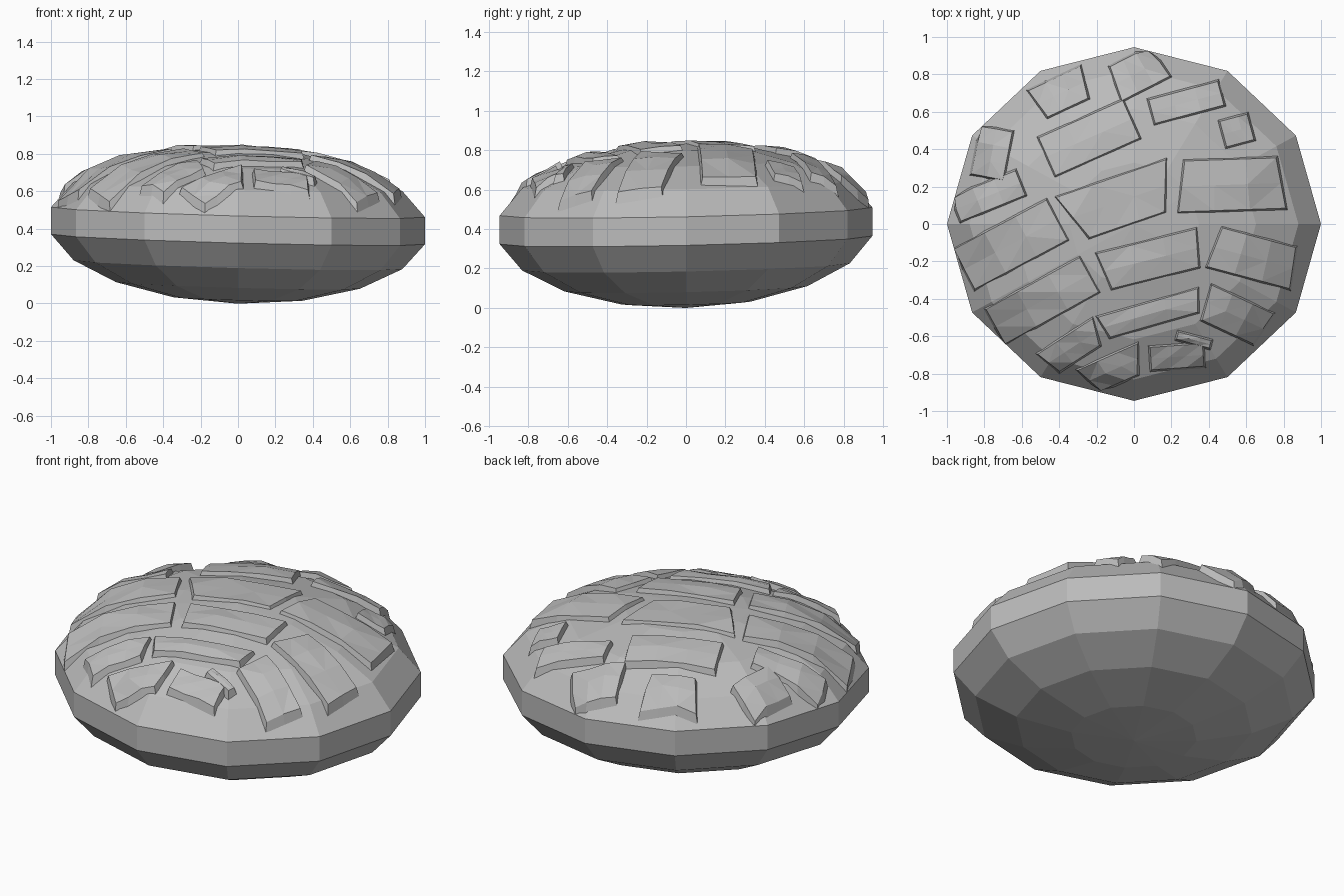
import bpy, bmesh, random
from math import radians, cos, sin
from mathutils import Matrix, Vector
from mathutils.bvhtree import BVHTree

random.seed(4)
if "Cube" in bpy.data.objects:
    bpy.data.objects.remove(bpy.data.objects["Cube"], do_unlink=True)

# One stone colour for everything
stone = bpy.data.materials.new("grey_stone")
stone.use_nodes = True
GREY = (0.5, 0.5, 0.5, 1)
stone.diffuse_color = GREY
stone.node_tree.nodes["Principled BSDF"].inputs["Base Color"].default_value = GREY


def finish(bm, name):
    bmesh.ops.recalc_face_normals(bm, faces=bm.faces)
    mesh = bpy.data.meshes.new(name)
    bm.to_mesh(mesh)
    mesh.materials.append(stone)
    obj = bpy.data.objects.new(name, mesh)
    bpy.context.collection.objects.link(obj)
    return obj


# Body: flattened, slightly tilted low-poly sphere
body = bmesh.new()
bmesh.ops.create_uvsphere(body, u_segments=12, v_segments=9, radius=1)
tilt = Matrix.Identity(4)
tilt[2][0], tilt[2][1] = -0.027, 0.022
shape = Matrix.Translation((0, 0, 0.416)) @ tilt @ Matrix.Diagonal((1.015, 0.96, 0.417, 1))
bmesh.ops.transform(body, matrix=shape, verts=body.verts)
surface = BVHTree.FromBMesh(body)
finish(body, "stone_body")


def on_surface(x, y):
    """Point on the upper shell below (x, y)."""
    hit = surface.ray_cast(Vector((x, y, 3)), Vector((0, 0, -1)))
    if hit[0] is None:
        hit = surface.find_nearest(Vector((x, y, 0.5)))
    return hit[0]


def plate(name, x, y, length, width, angle, flare):
    """Raised slab with uneven top that follows the shell."""
    bm = bmesh.new()
    bmesh.ops.create_grid(bm, x_segments=3, y_segments=2, size=0.5)
    base = list(bm.verts)
    rim = {v for v in base if v.is_boundary}
    new = bmesh.ops.extrude_face_region(bm, geom=list(bm.faces), use_keep_orig=True)
    tops = [g for g in new["geom"] if isinstance(g, bmesh.types.BMVert)]
    top_faces = [g for g in new["geom"] if isinstance(g, bmesh.types.BMFace)]
    c, s = cos(radians(angle)), sin(radians(angle))

    def place(v, grow):
        a = v.co.x * (length * (1 + 2 * flare * v.co.y) + grow)
        b = v.co.y * (width + grow)
        return on_surface(x + a * c - b * s, y + a * s + b * c)

    for v in base:
        v.co = place(v, 0.03) - Vector((0, 0, 0.02))
    for v in tops:
        inner = max(abs(v.co.x), abs(v.co.y)) < 0.49
        p = place(v, 0)
        lift = 0.02 + 0.03 * (p.x ** 2 + p.y ** 2) + random.uniform(-0.006, 0.006)
        p.z += lift + (random.uniform(0, 0.012) if inner else 0)
        v.co = p
    bmesh.ops.triangulate(bm, faces=top_faces)
    finish(bm, name)


# Plates: centre x, centre y, length, width, angle, flare of the upper edge
plates = {
    "back": [
        (-0.39, 0.70, 0.27, 0.17, 25, 0.13), (0.02, 0.81, 0.26, 0.19, 27, -0.1),
        (0.28, 0.65, 0.38, 0.13, 15, 0), (0.55, 0.5, 0.15, 0.14, 15, 0),
        (-0.76, 0.38, 0.26, 0.17, 79, 0), (-0.24, 0.46, 0.49, 0.22, 24, 0),
    ],
    "middle": [
        (-0.78, 0.15, 0.37, 0.14, 22, 0), (-0.08, 0.12, 0.52, 0.26, 19, 0.19),
        (0.52, 0.21, 0.53, 0.27, 2, -0.08), (-0.66, -0.11, 0.56, 0.24, 28, 0),
        (0.09, -0.19, 0.51, 0.2, 14, 0.07), (0.64, -0.18, 0.43, 0.22, -15, -0.06),
    ],
    "front": [
        (-0.49, -0.41, 0.57, 0.21, 29, 0), (0.09, -0.48, 0.52, 0.12, 16, 0.07),
        (0.54, -0.49, 0.33, 0.19, -25, 0.1), (-0.33, -0.66, 0.3, 0.14, 33, 0.16),
        (-0.11, -0.78, 0.28, 0.15, 24, 0.25), (0.23, -0.71, 0.28, 0.12, 4, 0),
        (0.32, -0.62, 0.18, 0.04, -15, 0),
    ],
}
for zone, rows in plates.items():
    for i, row in enumerate(rows, 1):
        plate(f"{zone}_plate_{i}", *row)
